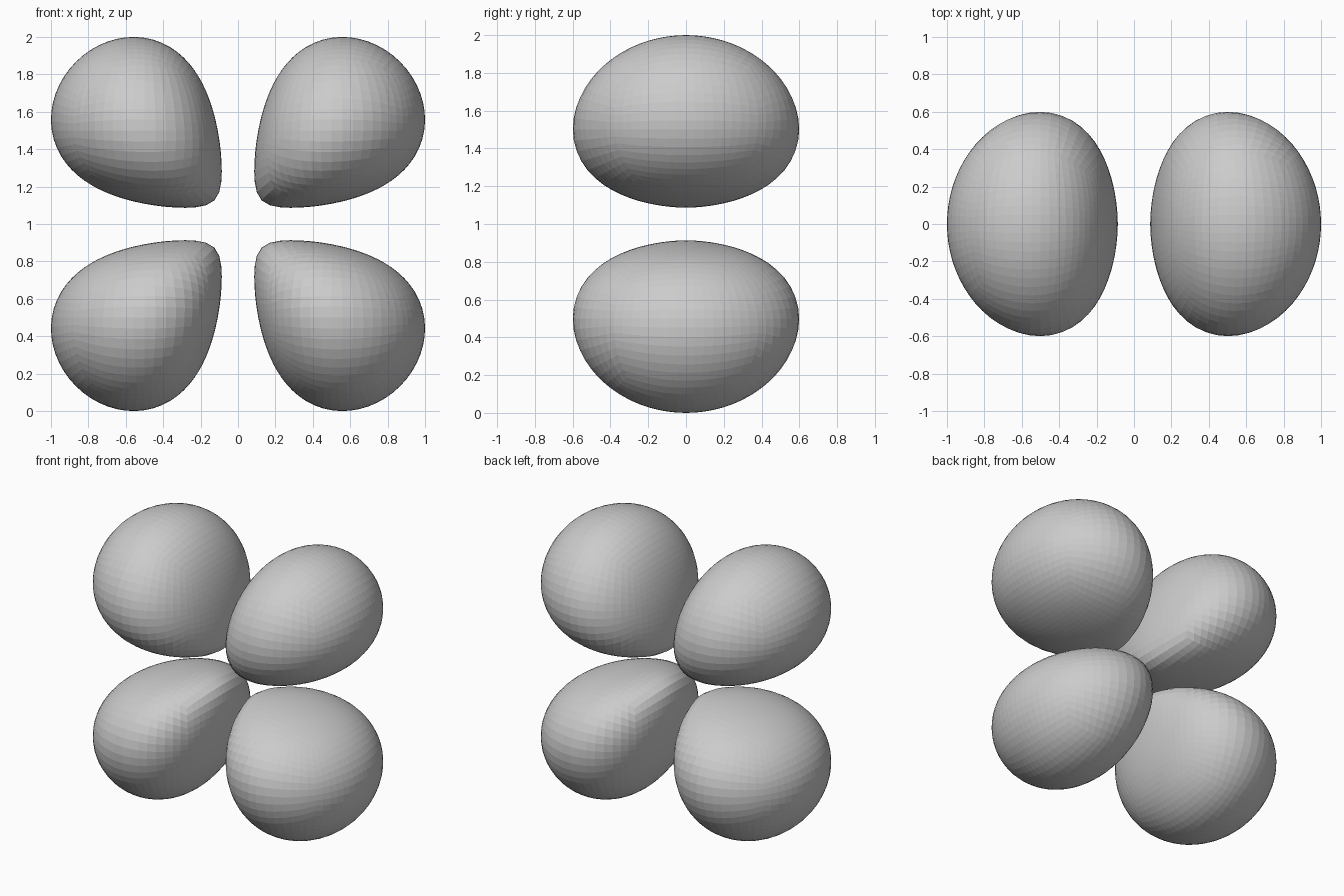
import bpy
import bmesh
import math
from mathutils import Vector

if "Cube" in bpy.data.objects:
    bpy.data.objects.remove(bpy.data.objects["Cube"])

# Each lobe is a level surface of |x * z| * exp(-DECAY * r) around the centre (0, 0, 1)
DECAY = 3.68
CENTRE = Vector((0, 0, 1))

# Level chosen so that the widest point of a lobe lies exactly at |x| = 1
lo, hi = 0.3, 0.9
for _ in range(40):
    z = (lo + hi) / 2
    if DECAY * z * z > math.sqrt(1 + z * z):
        hi = z
    else:
        lo = z
LEVEL = z * math.exp(-DECAY * math.sqrt(1 + z * z))


def inside(p, sx, sz):
    x, z = p.x * sx, p.z * sz
    return x > 0 and z > 0 and x * z * math.exp(-DECAY * p.length) > LEVEL


def surface_point(origin, direction, sx, sz):
    near, far = 0.0, 1.5
    for _ in range(30):
        mid = (near + far) / 2
        if inside(origin + direction * mid, sx, sz):
            near = mid
        else:
            far = mid
    return origin + direction * near


def make_lobe(name, sx, sz):
    bm = bmesh.new()
    bmesh.ops.create_cube(bm, size=2)
    bmesh.ops.subdivide_edges(bm, edges=bm.edges[:], cuts=15, use_grid_fill=True)
    origin = Vector((0.5 * sx, 0, 0.5 * sz))
    for v in bm.verts:
        # Even out the cube grid, then push it onto the lobe surface
        d = Vector([math.tan(c * math.pi / 4) for c in v.co]).normalized()
        v.co = surface_point(origin, d, sx, sz) + CENTRE
    bmesh.ops.recalc_face_normals(bm, faces=bm.faces[:])
    mesh = bpy.data.meshes.new(name)
    bm.to_mesh(mesh)
    bm.free()
    obj = bpy.data.objects.new(name, mesh)
    bpy.context.collection.objects.link(obj)


# Four lobes around the centre
for side, sx in (("left", -1), ("right", 1)):
    for height, sz in (("lower", -1), ("upper", 1)):
        make_lobe(f"{height}_{side}_lobe", sx, sz)
